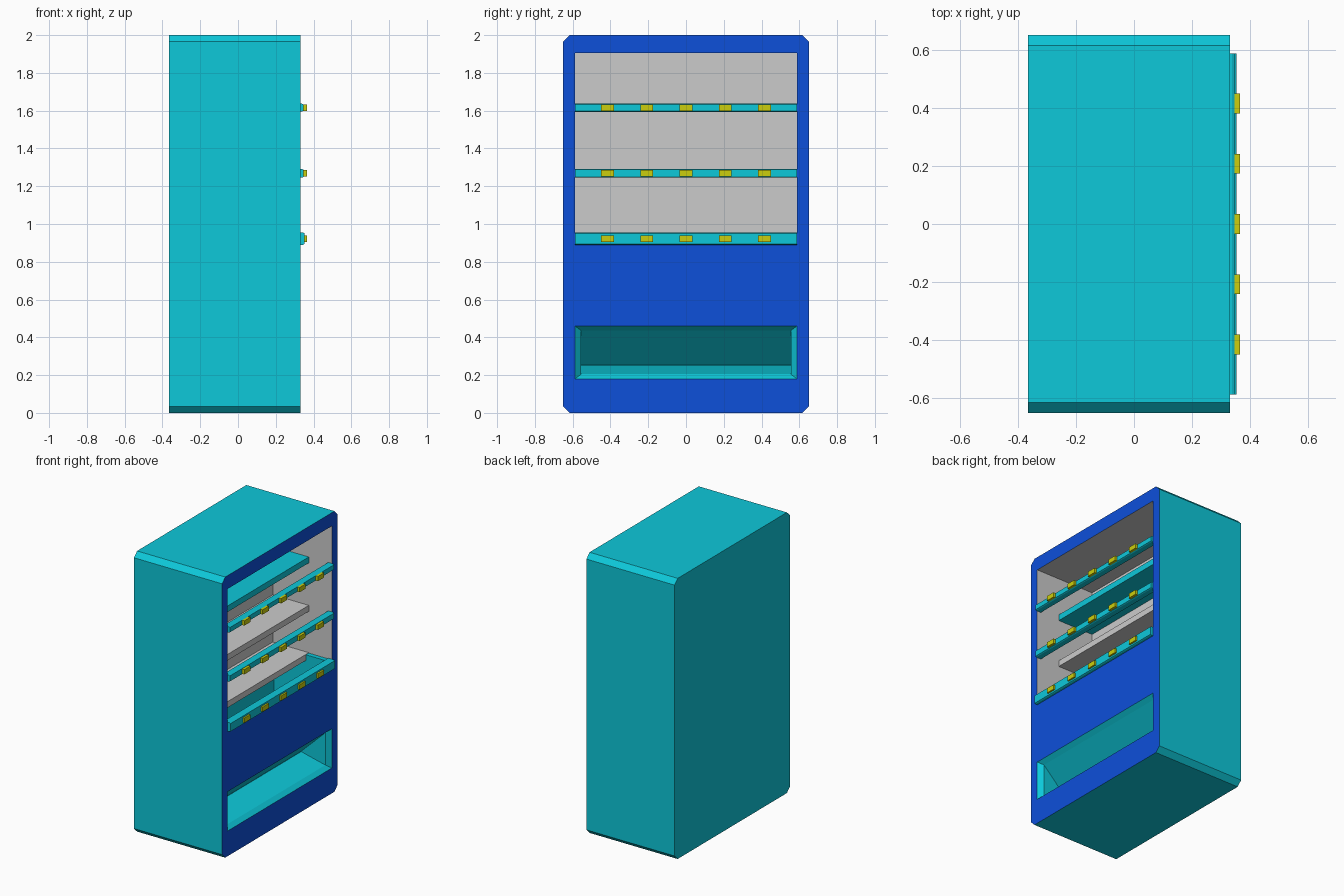
import bpy, bmesh

if "Cube" in bpy.data.objects:
    bpy.data.objects.remove(bpy.data.objects["Cube"])


def material(name, rgb):
    m = bpy.data.materials.new(name)
    m.diffuse_color = (*rgb, 1)
    m.use_nodes = True
    m.node_tree.nodes["Principled BSDF"].inputs["Base Color"].default_value = m.diffuse_color
    return m


TEAL = material("teal", (0.004, 0.58, 0.70))
BLUE = material("blue", (0.004, 0.08, 0.70))
GREY = material("grey", (0.8, 0.8, 0.8))
YELLOW = material("yellow", (0.60, 0.62, 0.004))


def loft(name, loops, mats):
    """Skin a closed solid through (x, [(y, z), ...]) loops."""
    bm = bmesh.new()
    rings = [[bm.verts.new((x, y, z)) for y, z in pts] for x, pts in loops]
    for a, b in zip(rings, rings[1:]):
        for i in range(len(a)):
            j = (i + 1) % len(a)
            bm.faces.new((a[i], a[j], b[j], b[i]))
    bm.faces.new(rings[0])
    bm.faces.new(rings[-1])
    bmesh.ops.recalc_face_normals(bm, faces=bm.faces)
    me = bpy.data.meshes.new(name)
    bm.to_mesh(me)
    bm.free()
    for m in mats:
        me.materials.append(m)
    ob = bpy.data.objects.new(name, me)
    bpy.context.collection.objects.link(ob)
    return ob


def rect(hy, z0, z1, cy=0):
    return [(cy - hy, z0), (cy + hy, z0), (cy + hy, z1), (cy - hy, z1)]


def block(name, x0, x1, hy, z0, z1, mats, cy=0):
    return loft(name, [(x, rect(hy, z0, z1, cy)) for x in (x0, x1)], mats)


# Cabinet: chamfered prism with a blue front
c, w = 0.035, 0.65
outline = [(-w, c), (c - w, 0), (w - c, 0), (w, c),
           (w, 2 - c), (w - c, 2), (c - w, 2), (-w, 2 - c)]
cabinet = loft("cabinet", [(-0.365, outline), (0.33, outline)], [TEAL, BLUE])
for p in cabinet.data.polygons:
    if p.normal.x > 0.9:
        p.material_index = 1

# Recesses: grey display with teal floor, teal drop shaft, wedge-shaped tray
display = block("display_cutter", -0.136, 0.4, 0.587, 0.95, 1.905, [GREY, TEAL])
for p in display.data.polygons:
    if p.normal.z < -0.9:
        p.material_index = 1
shaft = block("shaft_cutter", -0.105, 0.30, 0.555, 0.55, 1.0, [TEAL])
tray = loft("tray_cutter", [(0.4, rect(0.587, 0.18, 0.46)),
                            (0.33, rect(0.587, 0.18, 0.46)),
                            (0.30, rect(0.555, 0.205, 0.435)),
                            (0.11, rect(0.555, 0.25, 0.253))], [TEAL])
for cutter in (display, shaft, tray):
    mod = cabinet.modifiers.new(cutter.name, "BOOLEAN")
    mod.operation = "DIFFERENCE"
    mod.solver = "EXACT"
    mod.material_mode = "TRANSFER"
    mod.object = cutter
    cutter.hide_render = True
    cutter.display_type = "WIRE"

# Shelves, each with a separate front rail and five buttons
levels = [(0.89, 0.955, 0.352, GREY), (1.245, 1.292, 0.346, GREY),
          (1.595, 1.637, 0.346, TEAL)]
for n, (z0, z1, xf, shelf_mat) in enumerate(levels, 1):
    block(f"shelf_{n}", -0.14, 0.147, 0.587, z1 - 0.045, z1 - 0.002, [shelf_mat])
    loft(f"shelf_rail_{n}", [(0.30, rect(0.587, z0, z1)),
                             (xf - 0.008, rect(0.587, z0, z1)),
                             (xf, rect(0.587, z0 + 0.004, z1 - 0.004))], [TEAL])
    zc = (z0 + z1) / 2
    for k in range(5):
        block(f"button_{n}_{k + 1}", 0.335, 0.364, 0.034, zc - 0.017, zc + 0.017,
              [YELLOW], cy=(k - 2) * 0.2075)
